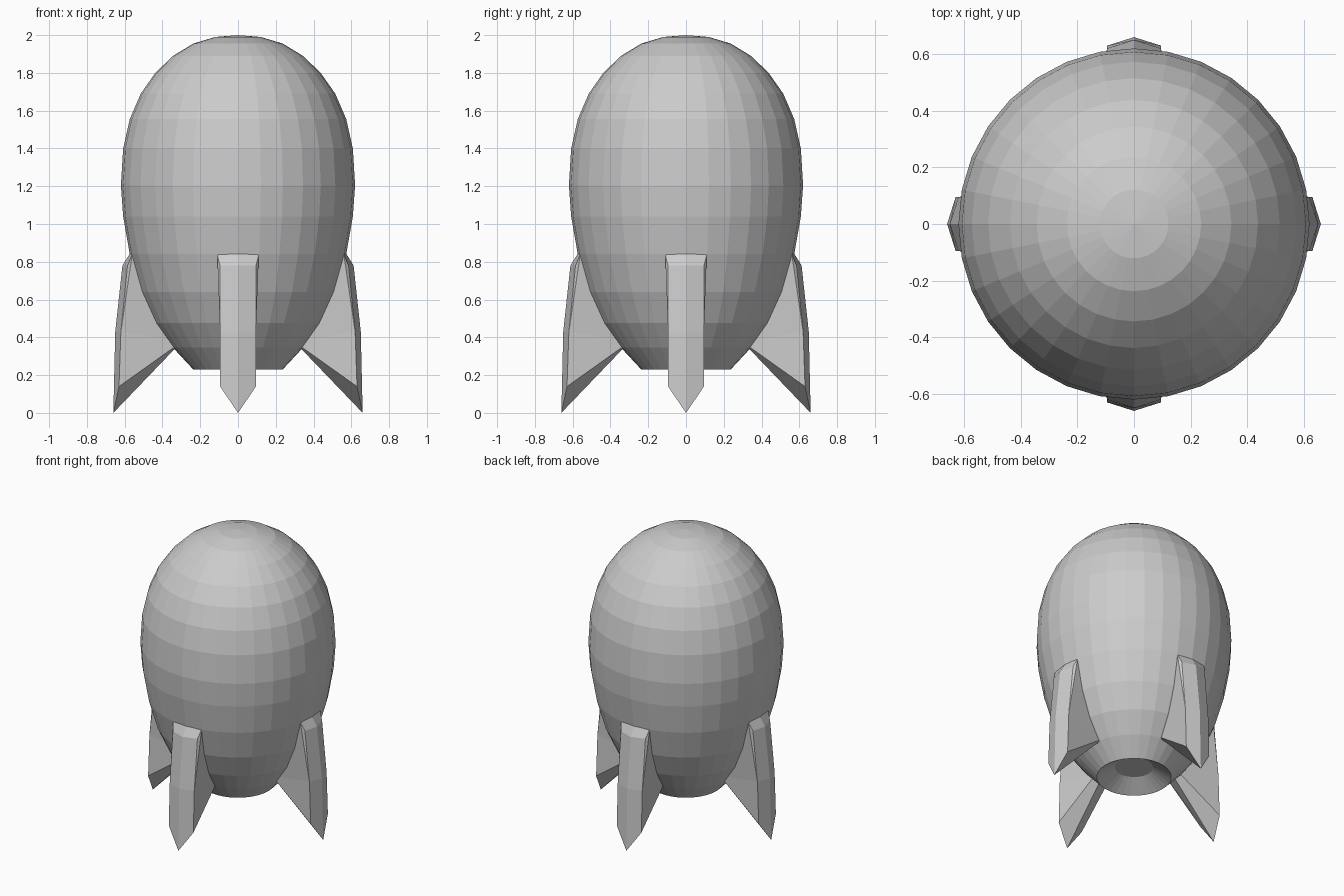
import bpy, bmesh, math

if "Cube" in bpy.data.objects:
    bpy.data.objects.remove(bpy.data.objects["Cube"])

grey = bpy.data.materials.new("plain_grey")
grey.diffuse_color = (0.6, 0.6, 0.6, 1)
grey.use_nodes = True
grey.node_tree.nodes["Principled BSDF"].inputs["Base Color"].default_value = grey.diffuse_color


def finish(bm, name):
    bmesh.ops.recalc_face_normals(bm, faces=bm.faces)
    mesh = bpy.data.meshes.new(name)
    bm.to_mesh(mesh)
    bm.free()
    mesh.materials.append(grey)
    obj = bpy.data.objects.new(name, mesh)
    bpy.context.collection.objects.link(obj)
    return obj


# Egg-shaped hull with a recessed nozzle, turned in 32 flat-sided segments
SEGMENTS = 32
profile = [(0.121, 1.99), (0.237, 1.955), (0.344, 1.89), (0.438, 1.80),
           (0.515, 1.69), (0.573, 1.555), (0.608, 1.40), (0.62, 1.205),
           (0.608, 1.04), (0.573, 0.84), (0.515, 0.64), (0.438, 0.475),
           (0.344, 0.345), (0.237, 0.23), (0.121, 0.30)]
bm = bmesh.new()
rings = []
for r, z in profile:
    rings.append([bm.verts.new((r * math.cos(a), r * math.sin(a), z))
                  for a in (2 * math.pi * i / SEGMENTS for i in range(SEGMENTS))])
pole = bm.verts.new((0, 0, 2.0))
for i in range(SEGMENTS):
    j = (i + 1) % SEGMENTS
    bm.faces.new((pole, rings[0][i], rings[0][j]))
    for upper, lower in zip(rings, rings[1:]):
        bm.faces.new((upper[i], lower[i], lower[j], upper[j]))
bm.faces.new(rings[-1])
finish(bm, "hull")

# Fin outline as (radius, half width, height): top, shoulder, middle, foot, root
side = [(0.56, 0.11, 0.84), (0.585, 0.095, 0.78), (0.62, 0.095, 0.43),
        (0.63, 0.095, 0.14), (0.30, 0.055, 0.375)]
ridge = [(0.575, 0, 0.84), (0.612, 0, 0.78), (0.65, 0, 0.43),
         (0.66, 0, 0.0), (0.30, 0, 0.385)]


def add_fin(name, angle):
    bm = bmesh.new()
    mid = [bm.verts.new(p) for p in ridge]
    for s in (1, -1):
        edge = [bm.verts.new((r, s * w, z)) for r, w, z in side]
        # Ridged outer face, underside and hidden root
        for i in range(5):
            j = (i + 1) % 5
            bm.faces.new((mid[i], mid[j], edge[j], edge[i]))
        # Side wall
        for a, b, c in ((0, 1, 2), (0, 2, 4), (2, 3, 4)):
            bm.faces.new((edge[a], edge[b], edge[c]))
    finish(bm, name).rotation_euler.z = angle


for name, degrees in (("right_fin", 0), ("back_fin", 90),
                      ("left_fin", 180), ("front_fin", 270)):
    add_fin(name, math.radians(degrees))
